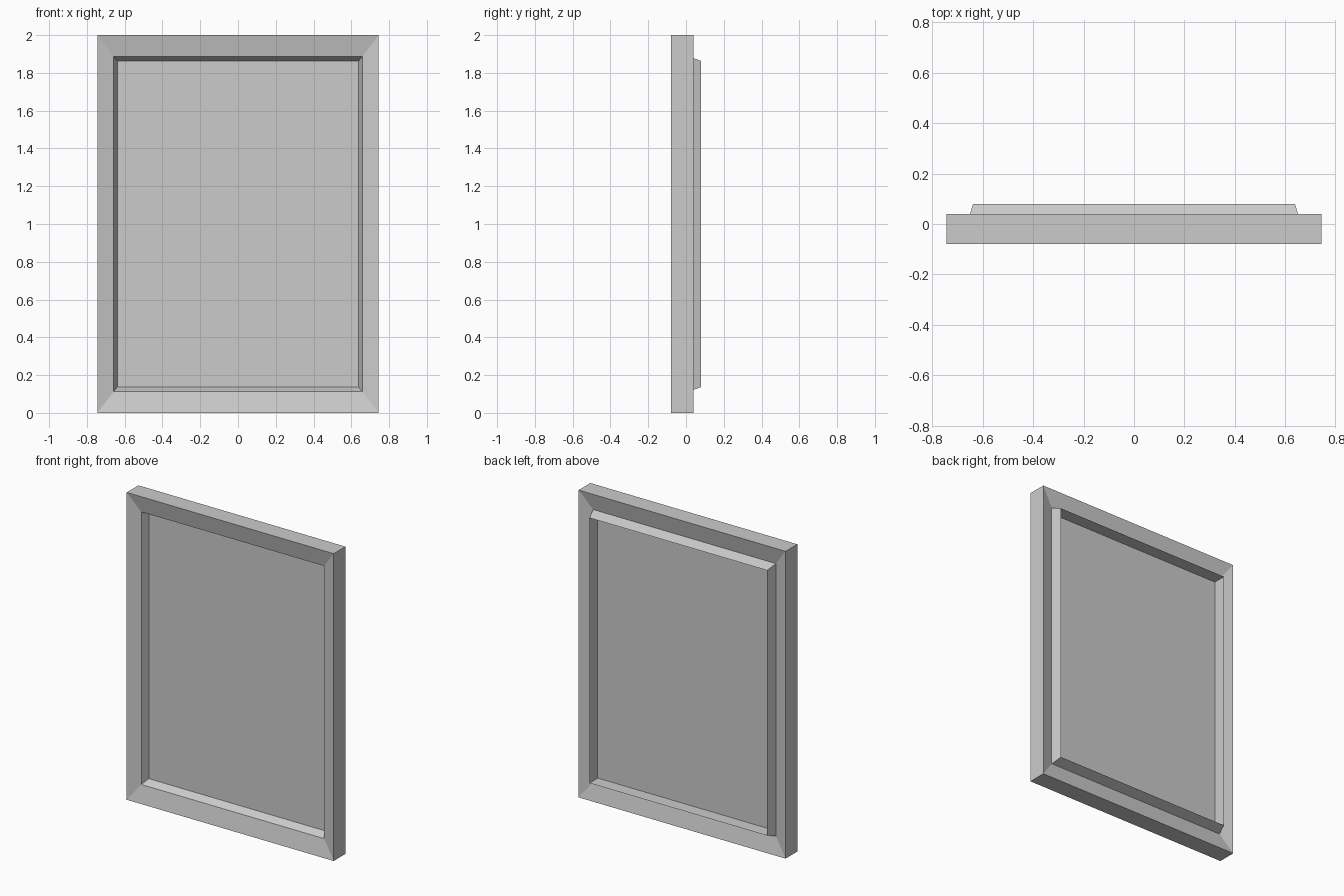
import bpy, bmesh

if "Cube" in bpy.data.objects:
    bpy.data.objects.remove(bpy.data.objects["Cube"])

PANEL_Y = -0.005

# Closed cross-section of the moulding: half width, half height, depth
PROFILE = [
    (0.745, 1.0, -0.08),            # outer front edge
    (0.745, 1.0, 0.04),             # outer back edge
    (0.658, 0.887, 0.015),          # back slope, inner edge
    (0.639, 0.863, 0.08),           # tip of the raised back lip
    (0.639, 0.863, PANEL_Y),        # seat of the panel
    (0.658, 0.887, -0.055),         # front slope, inner edge
]


def rectangle(bm, hx, hz, y):
    return [bm.verts.new((sx * hx, y, 1 + sz * hz))
            for sx, sz in ((-1, -1), (1, -1), (1, 1), (-1, 1))]


def finish(bm, name):
    mesh = bpy.data.meshes.new(name)
    bm.to_mesh(mesh)
    bm.free()
    obj = bpy.data.objects.new(name, mesh)
    bpy.context.collection.objects.link(obj)
    return obj


# Mitred frame with sloped faces and a thin lip at the back
bm = bmesh.new()
rings = [rectangle(bm, *p) for p in PROFILE]
for a, b in zip(rings, rings[1:] + rings[:1]):
    for i in range(4):
        j = (i + 1) % 4
        bm.faces.new((a[i], a[j], b[j], b[i]))
bmesh.ops.recalc_face_normals(bm, faces=bm.faces)
finish(bm, "frame")

# Flat panel seated inside the frame
bm = bmesh.new()
bm.faces.new(rectangle(bm, 0.639, 0.863, PANEL_Y))
finish(bm, "panel")
